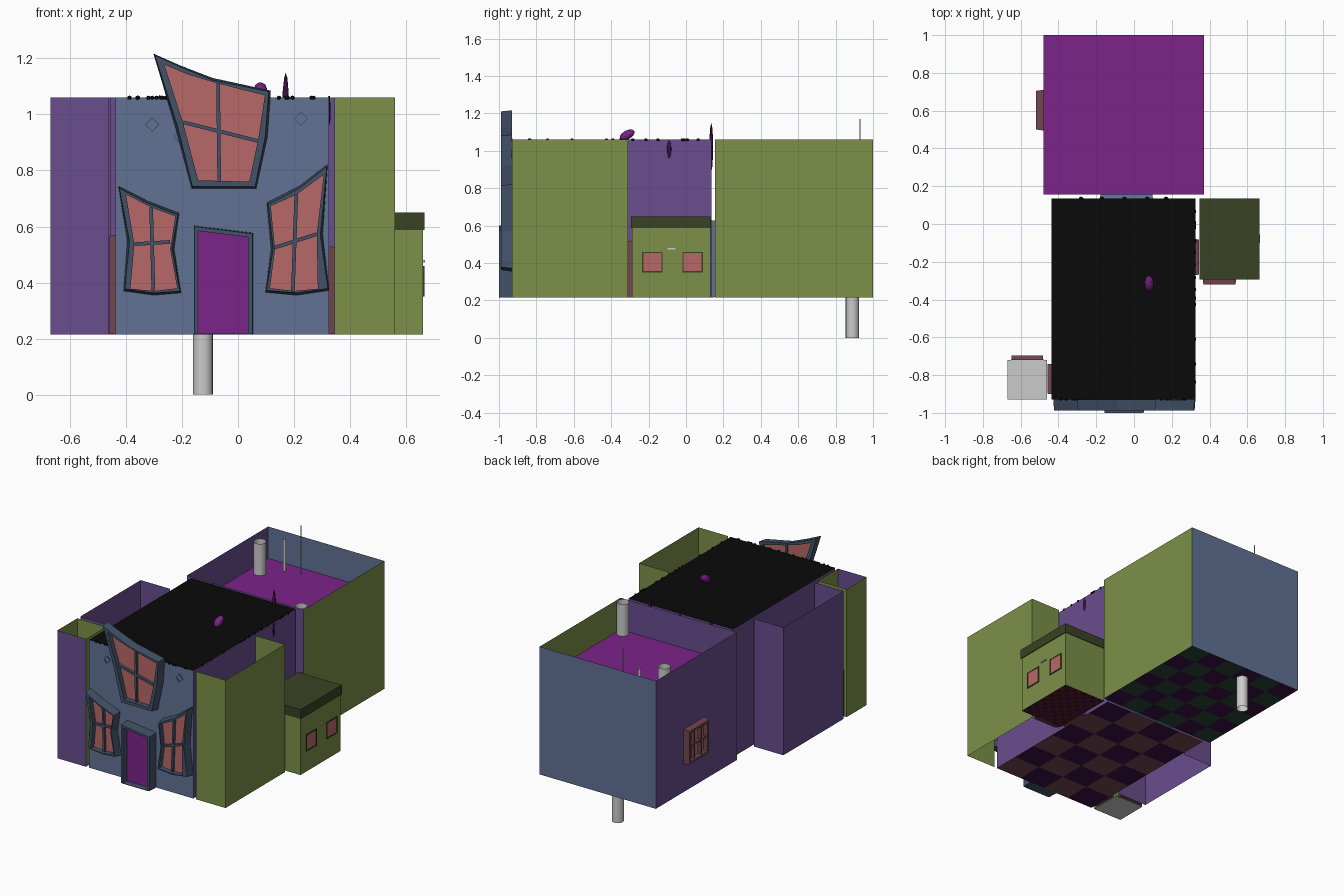
import bpy, bmesh, math, random
from mathutils import Matrix, Vector

if "Cube" in bpy.data.objects:
    bpy.data.objects.remove(bpy.data.objects["Cube"])
random.seed(4)

def mat(name, r, g, b):
    m = bpy.data.materials.new(name)
    m.diffuse_color = (r, g, b, 1)
    m.use_nodes = True
    m.node_tree.nodes["Principled BSDF"].inputs["Base Color"].default_value = m.diffuse_color
    return m

BLUE = mat("slate_blue", .12, .17, .30)
TRIM = mat("dark_trim", .055, .085, .14)
GREEN = mat("moss_green", .20, .28, .065)
OLIVE = mat("dark_olive", .04, .055, .017)
PURPLE = mat("dusty_purple", .14, .075, .27)
MAGENTA = mat("magenta", .2, .017, .25)
PINK = mat("pane_pink", .48, .14, .14)
BROWN = mat("rose_brown", .17, .06, .08)
BLACK = mat("night_black", .003, .003, .003)
PLUM = mat("dark_plum", .045, .005, .06)
TEAL = mat("dark_teal", .02, .06, .04)
RED = mat("dark_red", .11, .012, .012)

def mesh(name, verts, faces, *mats, fix=True):
    me = bpy.data.meshes.new(name)
    me.from_pydata(verts, [], faces)
    for m in mats:
        me.materials.append(m)
    if fix:
        bm = bmesh.new()
        bm.from_mesh(me)
        bmesh.ops.recalc_face_normals(bm, faces=bm.faces)
        bm.to_mesh(me)
        bm.free()
    ob = bpy.data.objects.new(name, me)
    bpy.context.collection.objects.link(ob)
    return ob

Z0, Z1 = .215, 1.06

def wall(name, a, b, m, z0=Z0, z1=Z1):
    mesh(name, [(*a, z0), (*b, z0), (*b, z1), (*a, z1)], [(0, 1, 2, 3)], m, fix=False)

def slab(name, x0, x1, y0, y1, z, *mats):
    mesh(name, [(x0, y0, z), (x1, y0, z), (x1, y1, z), (x0, y1, z)], [(0, 1, 2, 3)], *mats, fix=False)

def box(name, x0, x1, y0, y1, z0, z1, m):
    v = [(x, y, z) for x in (x0, x1) for y in (y0, y1) for z in (z0, z1)]
    return mesh(name, v, [(0, 1, 3, 2), (4, 5, 7, 6), (0, 1, 5, 4), (2, 3, 7, 6), (0, 2, 6, 4), (1, 3, 7, 5)], m)

def checker(name, x0, x1, y0, y1, z, nx, ny, m1, m2):
    v = [(x0 + (x1 - x0) * i / nx, y0 + (y1 - y0) * j / ny, z) for j in range(ny + 1) for i in range(nx + 1)]
    f = [(k, k + 1, k + nx + 2, k + nx + 1) for j in range(ny) for k in range(j * (nx + 1), j * (nx + 1) + nx)]
    ob = mesh(name, v, f, m1, m2, fix=False)
    for p in ob.data.polygons:
        p.material_index = (p.index % nx + p.index // nx) % 2

def put(axis, u, d, z):
    return (u, d, z) if axis == 'y' else (d, u, z)

def ring(name, outer, inner, back, front, m, axis='y', slope=.008):
    # frame between two matching outlines, its front lip slightly narrower than its base
    n = len(outer)
    c = sum((Vector(p) for p in outer), Vector((0, 0))) / n
    lip = [Vector(p) - (Vector(p) - c).normalized() * slope for p in outer]
    loops = [(outer, back), (lip, front), (inner, front), (inner, back)]
    v = [put(axis, p[0], d, p[1]) for pts, d in loops for p in pts]
    f = [(a * n + i, a * n + (i + 1) % n, (a + 1) % 4 * n + (i + 1) % n, (a + 1) % 4 * n + i)
         for a in range(4) for i in range(n)]
    mesh(name, v, f, m)

def pane(name, pts, d, m, axis='y'):
    mesh(name, [put(axis, p[0], d, p[1]) for p in pts], [tuple(range(len(pts)))], m, fix=False)

def bar(name, p, q, w, back, front, m, axis='y'):
    p, q = Vector(p), Vector(q)
    s = (q - p).normalized() * w / 2
    s = Vector((-s.y, s.x))
    pts = [p - s, q - s, q + s, p + s]
    v = [put(axis, a.x, d, a.y) for d in (back, front) for a in pts]
    mesh(name, v, [(0, 1, 2, 3), (4, 5, 6, 7)] + [(i, (i + 1) % 4, (i + 1) % 4 + 4, i + 4) for i in range(4)], m)

def rect(u0, u1, z0, z1, g=0):
    return [(u0 + g, z0 + g), (u1 - g, z0 + g), (u1 - g, z1 - g), (u0 + g, z1 - g)]

def tube(name, x, y, z0, z1, r, n=16):
    v = [(x + r * math.cos(2 * math.pi * i / n), y + r * math.sin(2 * math.pi * i / n), z) for z in (z0, z1) for i in range(n)]
    ob = mesh(name, v, [(i, (i + 1) % n, (i + 1) % n + n, i + n) for i in range(n)])
    for p in ob.data.polygons:
        p.use_smooth = True

# main hall: facade, side walls, roof, floor
XL, XR, YF, YB = -.438, .325, -.93, .135
wall("hall_facade", (XL, YF), (XR, YF), BLUE)
wall("hall_right_wall", (XR, YF), (XR, YB), PURPLE)
wall("hall_back_wall", (XR, YB), (XL, YB), PURPLE)
wall("hall_left_wall", (XL, YB), (XL, YF), PURPLE)
slab("hall_roof", XL, XR, YF, YB, Z1, BLACK)
checker("hall_floor", XL, XR, YF, YB, Z0, 4, 6, PLUM, BROWN)

# back room, open above a sunken magenta roof
corners = [(-.48, .155), (.37, .155), (.37, 1), (-.48, 1)]
for i, (n, m) in enumerate([("front", PURPLE), ("right", GREEN), ("back", BLUE), ("left", PURPLE)]):
    wall("back_room_" + n + "_wall", corners[i], corners[(i + 1) % 4], m)
slab("back_room_roof", -.48, .37, .155, 1, .85, MAGENTA)
checker("back_room_floor", -.48, .37, .155, 1, Z0, 6, 6, TEAL, PLUM)

# pipes and mast
tube("corner_pipe_left", -.40, .80, .85, Z1, .038)
tube("corner_pipe_right", .325, .195, .85, Z1, .038)
tube("thin_pipe", -.30, .915, .85, Z1, .009)
tube("drain_pipe", -.125, .89, 0, Z0, .036)
tube("mast", -.19, .93, .85, 1.17, .003, 6)

# open bays on both sides
for side, x0, x1, y0, y1, m in [("right", .345, .56, YF, -.31, GREEN), ("left", -.455, -.67, -.69, -.06, PURPLE)]:
    wall(side + "_bay_front", (x0, y0), (x1, y0), m)
    wall(side + "_bay_side", (x1, y0), (x1, y1), m)
    wall(side + "_bay_back", (x1, y1), (x0, y1), m)

# left closet with grey floor
wall("closet_front", (-.67, YF), (-.46, YF), PURPLE)
wall("closet_right", (-.46, YF), (-.46, -.72), GREEN)
wall("closet_back", (-.46, -.72), (-.67, -.72), GREEN)
wall("closet_left", (-.67, -.72), (-.67, YF), GREEN)
slab("closet_floor", -.67, -.46, YF, -.72, Z0)

# right annex
ac = [(.35, -.29), (.66, -.29), (.66, .13), (.35, .13)]
for i, n in enumerate(("front", "right", "back", "left")):
    wall("annex_" + n + "_wall", ac[i], ac[(i + 1) % 4], GREEN, Z0, .59)
box("annex_roof", .346, .665, -.295, .134, .588, .65, OLIVE)
checker("annex_floor", .35, .66, -.29, .13, Z0, 9, 12, RED, PLUM)
for n, y in (("front", -.235), ("rear", -.02)):
    ring("annex_%s_window_frame" % n, rect(y, y + .11, .35, .46), rect(y, y + .11, .35, .46, .007), .66, .665, OLIVE, 'x', 0)
    pane("annex_%s_window_pane" % n, rect(y, y + .11, .35, .46, .007), .663, PINK, 'x')
box("annex_lamp", .66, .668, -.10, -.055, .472, .48, None)

# inner doorways linking the rooms
for n, ax, u0, u1, top, b, f, m in [
        ("annex", 'x', -.27, -.08, .53, .325, .345, BROWN), ("closet", 'x', -.90, -.74, .57, -.438, -.458, BROWN),
        ("annex_front", 'y', .365, .54, .52, -.29, -.32, BROWN), ("closet_back", 'y', -.65, -.48, .52, -.72, -.695, BROWN),
        ("back_room", 'y', -.18, .10, .63, .133, .157, BLUE)]:
    ring(n + "_door_frame", rect(u0, u1, Z0, top), rect(u0, u1, Z0, top, .02), b, f, m, ax, .004)
    pane(n + "_door", rect(u0, u1, Z0, top, .02), (b + f) / 2, MAGENTA, ax)

# left window of the back room
ring("side_window_frame", rect(.495, .71, .40, .63), rect(.495, .71, .40, .63, .022), -.48, -.52, BROWN, 'x')
pane("side_window_pane", rect(.495, .71, .40, .63, .022), -.49, PINK, 'x')
for u in (.567, .638):
    bar("side_window_upright", (u, .42), (u, .61), .012, -.482, -.51, BROWN, 'x')
bar("side_window_crossbar", (.51, .515), (.70, .515), .012, -.482, -.51, BROWN, 'x')

# crooked facade windows: outer outline, inner outline, upright, crossbar
windows = {
    "upper_window": (
        [(-.302, 1.217), (-.20, 1.172), (-.09, 1.13), (.117, 1.085), (.105, .92), (.065, .735), (-.165, .735), (-.225, .96)],
        [(-.263, 1.178), (-.18, 1.143), (-.07, 1.11), (.096, 1.068), (.072, .91), (.04, .76), (-.142, .765), (-.196, .97)],
        (-.071, 1.11), (-.067, .76), (-.196, .972), (.072, .905)),
    "left_window": (
        [(-.427, .744), (-.32, .69), (-.21, .648), (-.228, .52), (-.203, .363), (-.30, .355), (-.408, .37), (-.395, .55)],
        [(-.40, .715), (-.31, .668), (-.224, .637), (-.242, .52), (-.217, .38), (-.30, .37), (-.384, .378), (-.37, .537)],
        (-.31, .668), (-.302, .372), (-.37, .537), (-.242, .545)),
    "right_window": (
        [(.32, .822), (.22, .745), (.103, .685), (.118, .52), (.098, .365), (.21, .355), (.325, .372), (.302, .573)],
        [(.306, .785), (.21, .715), (.117, .673), (.132, .52), (.114, .38), (.20, .37), (.285, .378), (.281, .573)],
        (.208, .715), (.196, .372), (.132, .525), (.281, .573))}
for n, (o, i, a, b, c, d) in windows.items():
    ring(n + "_frame", o, i, -.93, -.988, TRIM)
    pane(n + "_pane", i, -.955, PINK)
    bar(n + "_upright", a, b, .013, -.945, -.972, TRIM)
    bar(n + "_crossbar", c, d, .013, -.945, -.972, TRIM)

# front door
din = [(-.142, .584), (.036, .562), (.036, Z0), (-.142, Z0)]
ring("front_door_frame", [(-.157, .603), (.053, .577), (.053, Z0), (-.157, Z0)], din, -.93, -1, TRIM, slope=.003)
pane("front_door", din, -.955, MAGENTA)

# little diamond tiles on the facade
for x, z in ((-.306, .964), (-.206, .921), (.224, .985)):
    def dia(r):
        return [(x - r, z), (x, z - r), (x + r, z), (x, z + r)]
    ring("diamond_tile", dia(.026), dia(.022), -.93, -.934, TRIM, slope=0)

# roof blob and slime beads along the eaves
def blobs(name, items, m):
    bm = bmesh.new()
    for loc, sc, rot in items:
        M = Matrix.Translation(loc) @ Matrix.Rotation(rot, 4, 'X') @ Matrix.Diagonal((*sc, 1))
        bmesh.ops.create_icosphere(bm, subdivisions=2, radius=1, matrix=M)
    ob = mesh(name, [], [], m)
    bm.to_mesh(ob.data)
    bm.free()

blobs("roof_blob", [((.08, -.315, 1.085), (.025, .045, .024), .5)], MAGENTA)
beads = [((random.uniform(XL, XR), YF, Z1), (.008, .004, .007), 0) for _ in range(22)]
beads += [((XR, random.uniform(YF, YB), Z1), (.004, .009, .007), 0) for _ in range(14)]
blobs("eave_beads", beads, BLACK)
drips = [((x, YB, 1.02), (.012, .01, h), 0) for x, h in ((-.28, .05), (-.17, .03), (-.05, .04), (.07, .03), (.17, .13))]
drips += [((XR, -.09, 1.01), (.006, .012, .05), 0)]
blobs("slime_drips", drips, PLUM)
